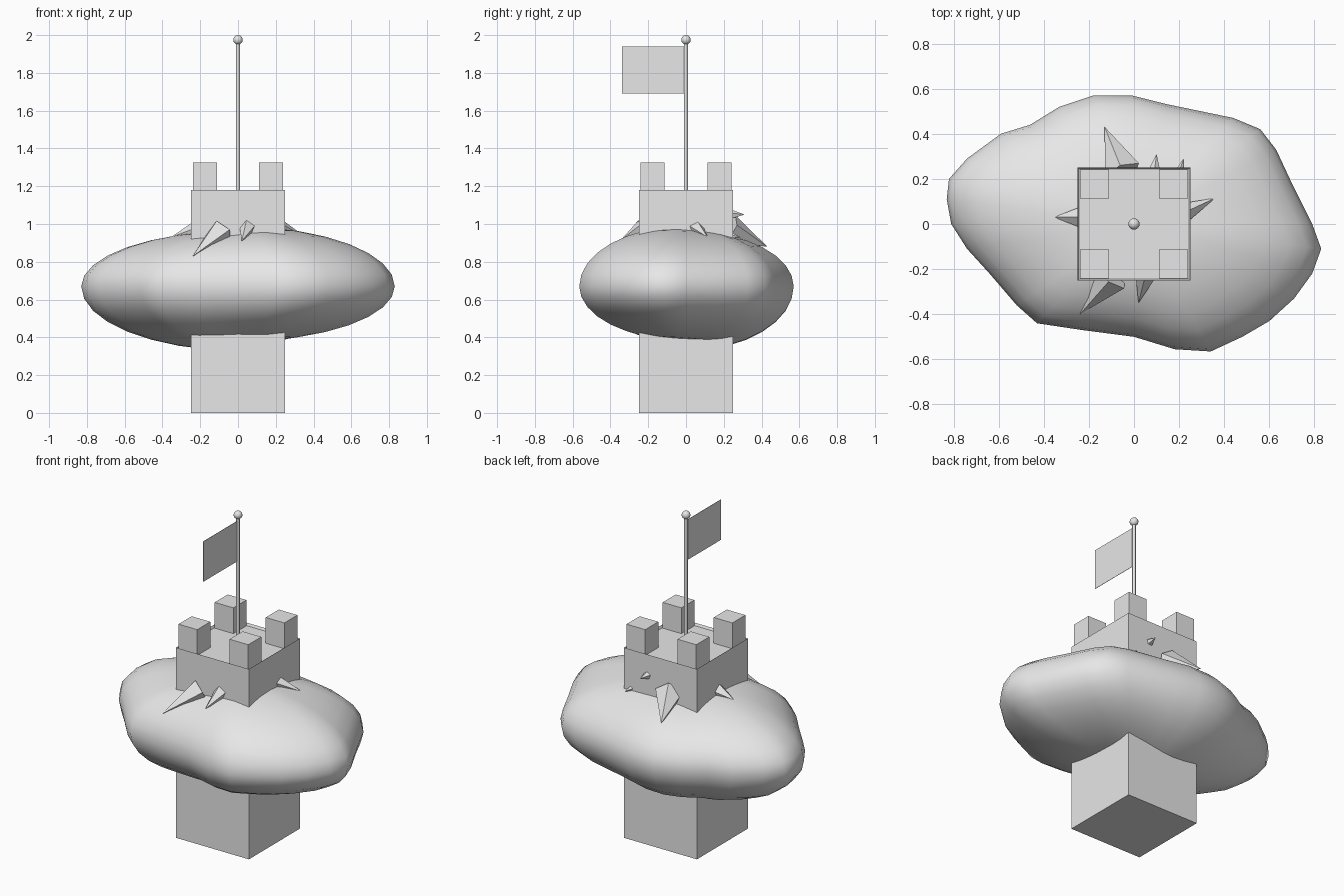
import bpy, bmesh, math
from mathutils import Vector, Matrix

if "Cube" in bpy.data.objects:
    bpy.data.objects.remove(bpy.data.objects["Cube"])

grey = bpy.data.materials.new("stone_grey")
grey.diffuse_color = (0.8, 0.8, 0.8, 1)
grey.use_nodes = True
grey.node_tree.nodes["Principled BSDF"].inputs["Base Color"].default_value = grey.diffuse_color


def make(name, bm, smooth=False):
    bmesh.ops.recalc_face_normals(bm, faces=bm.faces)
    me = bpy.data.meshes.new(name)
    bm.to_mesh(me)
    bm.free()
    me.materials.append(grey)
    for p in me.polygons:
        p.use_smooth = smooth
    ob = bpy.data.objects.new(name, me)
    bpy.context.collection.objects.link(ob)
    return ob


def box(bm, lo, hi):
    lo, hi = Vector(lo), Vector(hi)
    m = Matrix.Translation((lo + hi) / 2) @ Matrix.Diagonal((*(hi - lo), 1))
    return bmesh.ops.create_cube(bm, size=1, matrix=m)["verts"]


# Tower with a shallow recessed roof
bm = bmesh.new()
box(bm, (-0.25, -0.25, 0), (0.25, 0.25, 1.18))
bm.normal_update()
top = [f for f in bm.faces if f.normal.z > 0.9]
bmesh.ops.inset_region(bm, faces=top, thickness=0.01)
for v in top[0].verts:
    v.co.z -= 0.015
make("tower", bm)

# Corner battlements
for sx in (-1, 1):
    for sy in (-1, 1):
        bm = bmesh.new()
        cx, cy = sx * 0.175, sy * 0.177
        box(bm, (cx - 0.064, cy - 0.064, 1.15), (cx + 0.064, cy + 0.064, 1.325))
        make("battlement", bm)

# Flag pole, finial ball and flag
bm = bmesh.new()
bmesh.ops.create_cone(bm, cap_ends=True, segments=16, radius1=0.01, radius2=0.01,
                      depth=0.82, matrix=Matrix.Translation((0, 0, 1.56)))
make("flag_pole", bm, True)
bpy.context.view_layer.objects.active = bpy.data.objects["flag_pole"]
bpy.data.objects["flag_pole"].select_set(True)
bpy.ops.object.shade_smooth_by_angle()
bm = bmesh.new()
bmesh.ops.create_uvsphere(bm, u_segments=16, v_segments=10, radius=0.025,
                          matrix=Matrix.Translation((0, 0, 1.975)))
make("pole_ball", bm, True)
bm = bmesh.new()
box(bm, (-0.001, -0.34, 1.69), (0.001, -0.005, 1.94))
make("flag", bm)

# Rounded boulder: plan outline swept over an elliptical height profile
outline = [(.83, -.11), (.79, 0), (.70, .18), (.63, .33), (.56, .42), (.44, .47), (.15, .53),
           (-.01, .57), (-.18, .57), (-.33, .52), (-.46, .44), (-.59, .40), (-.74, .29),
           (-.82, .20), (-.83, .11), (-.81, 0), (-.74, -.11), (-.64, -.22), (-.52, -.36),
           (-.43, -.44), (-.23, -.47), (0, -.50), (.18, -.555), (.34, -.565), (.48, -.50),
           (.60, -.43), (.71, -.33), (.79, -.22)]
bm = bmesh.new()
rings = []
for i in range(1, 16):
    phi = math.pi * (i / 16 - 0.5)
    ring = []
    for x, y in outline:
        tilt = math.cos(math.atan2(y, x) - math.radians(135))
        h = 0.305 - 0.015 * tilt if phi > 0 else 0.315 + 0.03 * tilt
        ring.append(bm.verts.new((x * math.cos(phi), y * math.cos(phi), 0.67 + h * math.sin(phi))))
    rings.append(ring)
n = len(outline)
for a, b in zip(rings, rings[1:]):
    for j in range(n):
        k = (j + 1) % n
        bm.faces.new((a[j], a[k], b[k], b[j]))
bm.faces.new(rings[0])
bm.faces.new(rings[-1])
make("boulder", bm, True)

# Crystal shards leaning out around the tower: base, tip, radius
shards = [((-.09, -.23, .95), (-.24, -.40, .83), .075),
          ((.05, -.23, .98), (.02, -.35, .91), .045),
          ((.22, .05, .98), (.36, .115, .93), .045),
          ((-.05, .23, .97), (-.13, .43, .88), .085),
          ((.09, .23, 1.05), (.10, .31, 1.05), .03),
          ((.20, .23, .94), (.22, .29, .93), .02),
          ((-.23, .03, .96), (-.355, .03, .93), .05)]
for base, tip, r in shards:
    base, tip = Vector(base), Vector(tip)
    d = tip - base
    bm = bmesh.new()
    m = Matrix.Translation((base + tip) / 2) @ d.to_track_quat('Z', 'Y').to_matrix().to_4x4()
    bmesh.ops.create_cone(bm, cap_ends=True, segments=5, radius1=r, radius2=0,
                          depth=d.length, matrix=m)
    bmesh.ops.remove_doubles(bm, verts=bm.verts, dist=1e-4)
    make("shard", bm)
